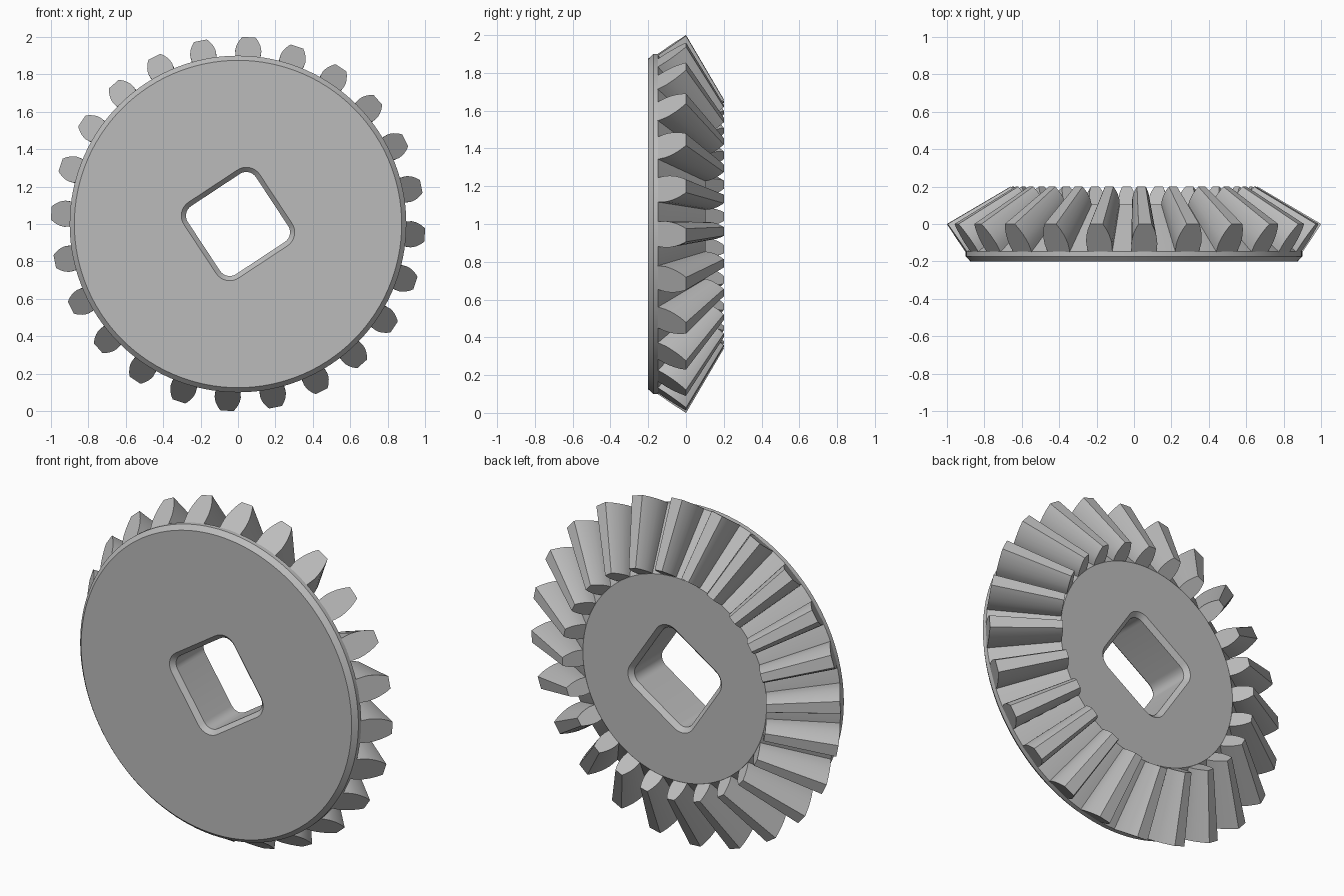
import bpy, bmesh
from math import sin, cos, pi, radians
from mathutils import Vector

TEETH = 24
PHASE = radians(3.4)            # clockwise turn of the first tooth from straight up
APEX = Vector((0, 0.588, 1))    # common point of the bevel cones
INNER = 0.66                    # scale of the inner tooth end toward the apex
BACK_Y = 0.104                  # recessed rear face

if "Cube" in bpy.data.objects:
    bpy.data.objects.remove(bpy.data.objects["Cube"])

steel = bpy.data.materials.new("plain_grey")
steel.use_nodes = True
steel.diffuse_color = (0.5, 0.5, 0.5, 1)
steel.node_tree.nodes["Principled BSDF"].inputs["Base Color"].default_value = (0.5, 0.5, 0.5, 1)


def polar(angle, radius, y, side=0.0):
    """Point on the wheel, angle clockwise from up, with a sideways offset."""
    return Vector((radius * sin(angle) + side * cos(angle), y,
                   1 + radius * cos(angle) - side * sin(angle)))


def loft(bm, rings):
    """Skin a row of matching rings and cap both ends."""
    loops = [[bm.verts.new(p) for p in ring] for ring in rings]
    n = len(loops[0])
    for a, b in zip(loops, loops[1:]):
        for i in range(n):
            j = (i + 1) % n
            bm.faces.new((a[i], a[j], b[j], b[i]))
    bm.faces.new(loops[0])
    bm.faces.new(loops[-1])


def finish(bm, name):
    bmesh.ops.recalc_face_normals(bm, faces=bm.faces)
    mesh = bpy.data.meshes.new(name)
    bm.to_mesh(mesh)
    bm.free()
    mesh.materials.append(steel)
    obj = bpy.data.objects.new(name, mesh)
    bpy.context.collection.objects.link(obj)
    return obj


def activate(obj):
    bpy.ops.object.select_all(action='DESELECT')
    obj.select_set(True)
    bpy.context.view_layer.objects.active = obj


# Wheel body: chamfered rim and root cone
def circle(radius, y, n=120):
    return [polar(2 * pi * i / n, radius, y) for i in range(n)]


bm = bmesh.new()
loft(bm, [circle(r, y) for r, y in
          ((0.875, -0.2), (0.9, -0.173), (0.9, -0.147), (0.594, BACK_Y))])
body = finish(bm, "gear_body")


# Square bore with rounded corners, flared at both ends
def rounded_square(grow, y, half=0.218, corner=0.062, steps=8):
    ring = []
    for k in range(4):
        mid = radians(11.6) + k * pi / 2
        centre = polar(mid, (half - corner) * 2 ** 0.5, y)
        for s in range(steps + 1):
            a = mid + (s / steps - 0.5) * pi / 2
            ring.append(centre + Vector((sin(a), 0, cos(a))) * (corner + grow))
    return ring


bm = bmesh.new()
loft(bm, [rounded_square(g, y) for g, y in
          ((0.035, -0.21), (0, -0.175), (0, BACK_Y - 0.025), (0.035, BACK_Y + 0.01))])
cutter = finish(bm, "bore_cutter")
cutter.hide_render = True

cut = body.modifiers.new("bore", 'BOOLEAN')
cut.object = cutter
cut.operation = 'DIFFERENCE'
cut.solver = 'EXACT'
activate(body)
bpy.ops.object.modifier_apply(modifier=cut.name)
bpy.data.objects.remove(cutter)

# Teeth: curved flank profile (height fraction, half width), tapering to the apex
FLANK = [(-0.06, 0.065), (0.1, 0.068), (0.28, 0.07), (0.45, 0.067),
         (0.62, 0.061), (0.8, 0.051), (0.92, 0.042), (1, 0.035)]
outline = FLANK + [(t, -w) for t, w in reversed(FLANK)]
bm = bmesh.new()
for k in range(TEETH):
    angle = PHASE + 2 * pi * k / TEETH
    outer = [polar(angle, 0.9 + 0.1 * t, -0.147 + 0.147 * t, w) for t, w in outline]
    inner = [APEX.lerp(p, INNER) for p in outer]
    loft(bm, [outer, inner])
teeth = finish(bm, "gear_teeth")

for obj in (body, teeth):
    activate(obj)
    bpy.ops.object.shade_smooth_by_angle(angle=radians(28))
